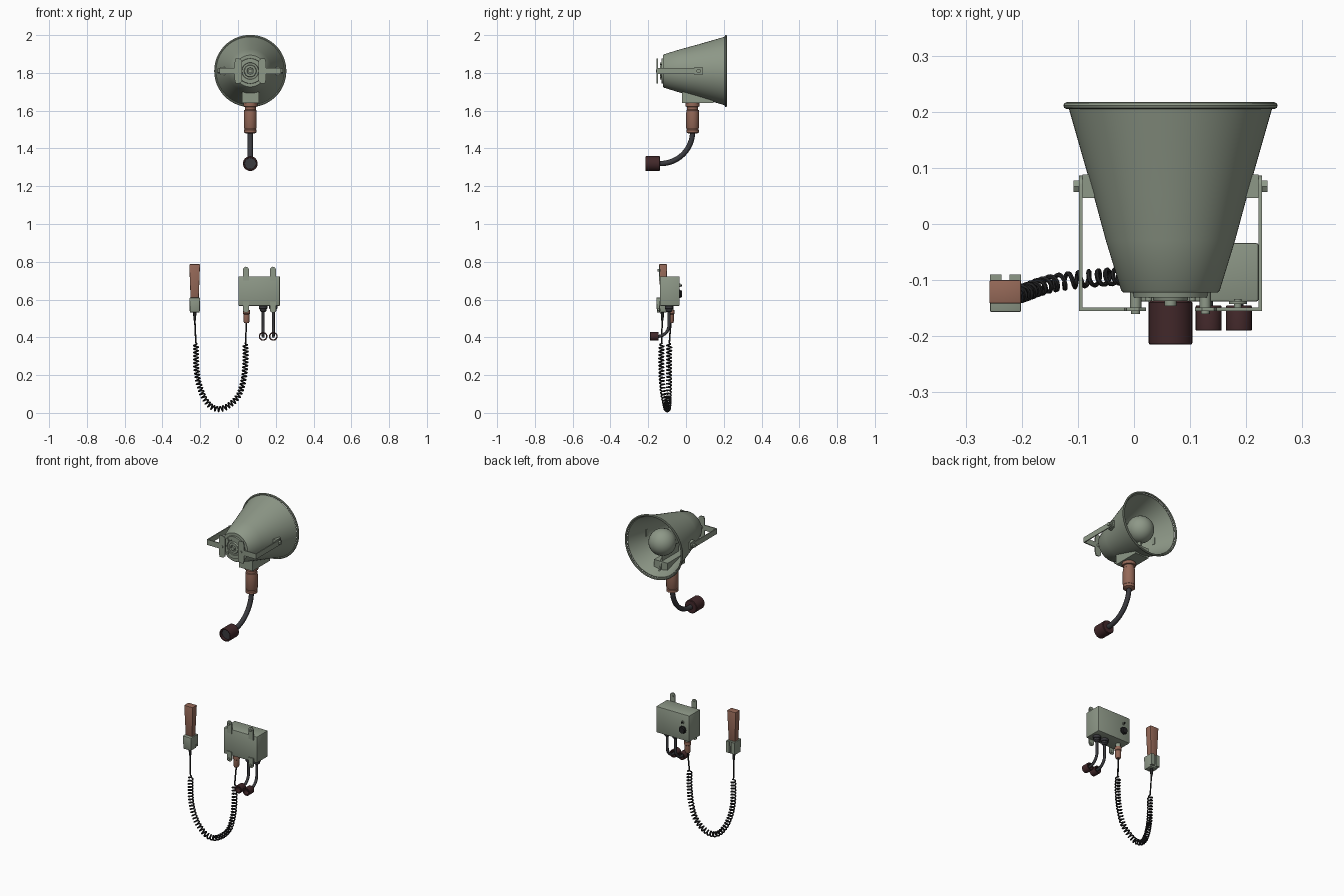
import bpy, bmesh, math
from mathutils import Vector, Matrix

if "Cube" in bpy.data.objects:
    bpy.data.objects.remove(bpy.data.objects["Cube"])


def mat(name, rgb):
    m = bpy.data.materials.new(name)
    m.diffuse_color = (*rgb, 1)
    m.use_nodes = True
    m.node_tree.nodes["Principled BSDF"].inputs["Base Color"].default_value = m.diffuse_color
    return m


SAGE = mat("sage_green", (0.27, 0.315, 0.245))
BROWN = mat("copper_brown", (0.30, 0.14, 0.097))
MAROON = mat("dark_maroon", (0.054, 0.021, 0.023))
GREY = mat("cable_grey", (0.042, 0.042, 0.048))
BLACK = mat("cord_black", (0.016, 0.016, 0.017))
HX, HZ = 0.065, 1.81          # horn axis
AXES = {'x': Matrix.Rotation(math.pi / 2, 3, 'Y'),
        'y': Matrix.Rotation(-math.pi / 2, 3, 'X'), 'z': Matrix.Identity(3)}


def finish(name, bm, m, smooth=True):
    bmesh.ops.recalc_face_normals(bm, faces=bm.faces)
    me = bpy.data.meshes.new(name)
    bm.to_mesh(me)
    bm.free()
    ob = bpy.data.objects.new(name, me)
    bpy.context.collection.objects.link(ob)
    me.materials.append(m)
    if smooth:
        bpy.ops.object.select_all(action='DESELECT')
        ob.select_set(True)
        bpy.context.view_layer.objects.active = ob
        bpy.ops.object.shade_smooth_by_angle(angle=math.radians(32))
    return ob


def lathe(name, profile, origin, axis, m, n=32, closed=False):
    """Spin (radius, distance) points round an axis through origin."""
    bm, rings = bmesh.new(), []
    for r, h in profile:
        pts = [(0, 0, h)] if r == 0 else [
            (r * math.cos(2 * math.pi * i / n), r * math.sin(2 * math.pi * i / n), h) for i in range(n)]
        rings.append([bm.verts.new(AXES[axis] @ Vector(p) + Vector(origin)) for p in pts])
    for a, b in zip(rings, rings[1:] + rings[:1] if closed else rings[1:]):
        for i in range(n):
            j = (i + 1) % n
            vs = [a[i % len(a)], a[j % len(a)], b[j % len(b)], b[i % len(b)]]
            vs = list(dict.fromkeys(vs))
            if len(vs) > 2:
                bm.faces.new(vs)
    return finish(name, bm, m)


def cyl(name, r, lo, hi, origin, axis, m, n=24):
    return lathe(name, [(0, lo), (r, lo), (r, hi), (0, hi)], origin, axis, m, n)


def box(name, lo, hi, m, bevel=0.0, taper=1.0):
    """Box between two corners; taper scales the bottom."""
    bm = bmesh.new()
    bmesh.ops.create_cube(bm, size=1)
    c, s = (Vector(lo) + Vector(hi)) / 2, Vector(hi) - Vector(lo)
    for v in bm.verts:
        k = taper if v.co.z < 0 else 1
        v.co = Vector((v.co.x * s.x * k, v.co.y * s.y * k, v.co.z * s.z)) + c
    if bevel:
        bmesh.ops.bevel(bm, geom=bm.edges[:], offset=bevel, segments=2, affect='EDGES', profile=0.5)
    return finish(name, bm, m)


def plate(name, outline, place, offset, m):
    """Extrude a 2D outline; place maps (u, v) to 3D, offset is the thickness."""
    bm = bmesh.new()
    f = bm.faces.new([bm.verts.new(place(u, v)) for u, v in outline])
    g = bmesh.ops.extrude_face_region(bm, geom=[f])
    bmesh.ops.translate(bm, verts=[v for v in g['geom'] if isinstance(v, bmesh.types.BMVert)], vec=offset)
    return finish(name, bm, m)


def smooth_path(pts, steps):
    """Catmull-Rom samples through the points."""
    p = [Vector(q) for q in pts]
    p = [2 * p[0] - p[1]] + p + [2 * p[-1] - p[-2]]
    out = []
    for a, b, c, d in zip(p, p[1:], p[2:], p[3:]):
        for i in range(steps):
            t = i / steps
            out.append(0.5 * (2 * b + (c - a) * t + (2 * a - 5 * b + 4 * c - d) * t * t
                              + (3 * b - a - 3 * c + d) * t ** 3))
    return out + [p[-2]]


def tube(name, pts, r, m, res=2):
    cu = bpy.data.curves.new(name, 'CURVE')
    cu.dimensions, cu.bevel_depth, cu.bevel_resolution, cu.use_fill_caps = '3D', r, res, True
    sp = cu.splines.new('POLY')
    sp.points.add(len(pts) - 1)
    for q, p in zip(sp.points, pts):
        q.co = (*p, 1)
    cu.materials.append(m)
    ob = bpy.data.objects.new(name, cu)
    bpy.context.collection.objects.link(ob)
    bpy.ops.object.select_all(action='DESELECT')
    ob.select_set(True)
    bpy.context.view_layer.objects.active = ob
    bpy.ops.object.convert(target='MESH')
    bpy.ops.object.shade_smooth_by_angle(angle=math.radians(50))


# Horn shell, rim, inner dome and its support
H = (HX, 0, HZ)
lathe("horn_shell", [(0, -.122), (.084, -.122), (.088, -.118), (.115, -.03), (.138, .055), (.161, .135),
      (.181, .205), (.176, .205), (.155, .135), (.132, .055), (.109, -.03), (.082, -.112), (0, -.112)], H, 'y', SAGE, 64)
lathe("horn_rim", [(.185 + .006 * math.cos(a * math.pi / 4), .211 + .006 * math.sin(a * math.pi / 4))
      for a in range(8)], H, 'y', SAGE, 64, True)
lathe("horn_dome", [(0, -.112), (.05, -.112), (.05, .06)] + [
      (.076 * math.sin(a * math.pi / 14), .13 - .076 * math.cos(a * math.pi / 14)) for a in range(4, 14)]
      + [(0, .206)], H, 'y', SAGE, 40)
plate("dome_fin", [(-.02, 1.70), (.16, 1.648), (.13, 1.74), (-.02, 1.77)],
      lambda u, v: (HX - .004, u, v), (.008, 0, 0), SAGE)

# Horn back cap with raised ring, stud and screws
lathe("back_cap", [(.068, -.12), (.066, -.131), (.045, -.131), (.043, -.127), (.033, -.127), (.03, -.137),
      (.018, -.137), (.016, -.132), (.011, -.132), (.011, -.146), (0, -.146)], H, 'y', SAGE)
for i in range(4):
    a = math.pi / 4 + i * math.pi / 2
    cyl(f"cap_screw_{i}", .006, -.137, -.128, (HX + .055 * math.cos(a), 0, HZ + .055 * math.sin(a)), 'y', SAGE, 12)

# Mounting bracket, both sides
arm = [(-.155, 1.794), (.07, 1.794)] + [(.07 + .016 * math.cos(a * math.pi / 6), 1.81 + .016 * math.sin(a * math.pi / 6))
      for a in range(-2, 3)] + [(.07, 1.826), (-.155, 1.826)]
pad = [(.044, -.055), (.056, -.065), (.078, -.065), (.083, -.045), (.083, -.016), (.16, -.016)]
pad += [(u, -v) for u, v in reversed(pad)]
for s, side in ((-1, "left"), (1, "right")):
    plate(f"bracket_arm_{side}", arm, lambda u, v: (HX + s * .157, u, v), (s * .006, 0, 0), SAGE)
    plate(f"bracket_foot_{side}", pad, lambda u, v: (HX + s * u, -.155, HZ + v), (0, .006, 0), SAGE)
    cyl(f"bracket_bolt_{side}", .012, .16, .173, (HX, .067, HZ) if s > 0 else (HX - .333, .067, HZ), 'x', SAGE, 6)
    xs = sorted((HX + s * .135, HX + s * .157))
    box(f"bracket_spacer_{side}", (xs[0], .046, 1.79), (xs[1], .088, 1.83), SAGE)
    cyl(f"foot_bolt_{side}", .008, -.16, -.145, (HX + s * .062, 0, HZ), 'y', SAGE, 12)
    cyl(f"foot_standoff_{side}", .01, -.15, -.12, (HX + s * .062, 0, HZ), 'y', SAGE, 12)

# Cable entry below the horn
box("entry_block", (.02, -.02, 1.64), (.11, .145, 1.70), SAGE)
lathe("horn_gland", [(0, 1.645), (.037, 1.645), (.037, 1.622), (.029, 1.62), (.029, 1.605), (.033, 1.602),
      (.034, 1.585), (.034, 1.51), (.03, 1.502), (.033, 1.498), (.033, 1.484), (.02, 1.478), (0, 1.478)],
      (HX, .035, 0), 'z', BROWN)
arc = [(HX, -.135 + .17 * math.cos(a * math.pi / 32), 1.49 - .17 * math.sin(a * math.pi / 32)) for a in range(17)]
tube("horn_cable", arc + [(HX, -.17, 1.32)], .014, GREY)
lathe("horn_plug", [(0, -.137), (.036, -.137), (.039, -.14), (.039, -.212), (.037, -.215), (.031, -.215),
      (.031, -.19), (0, -.19)], (HX, 0, 1.32), 'y', MAROON)
cyl("plug_insert", .03, -.2, -.188, (HX, 0, 1.32), 'y', GREY)

# Control box with wall lugs
box("control_box", (.002, -.138, .567), (.222, -.034, .723), SAGE, .004)
for x in (.042, .185):
    for name, z0, d in (("upper", .70, 1), ("lower", .59, -1)):
        tab = [(-.016, 0), (.016, 0), (.016, .058)] + [(.016 * math.cos(a * math.pi / 6), .058 + .016 * math.sin(a * math.pi / 6))
               for a in range(1, 6)] + [(-.016, .058)]
        k = 1 if d > 0 else .8
        plate(f"{name}_lug_{x}", tab, lambda u, v: (x + u, -.143, z0 + d * v * k), (0, .006, 0), SAGE)
        cyl(f"{name}_lug_bolt_{x}", .007, -.15, -.134, (x, 0, z0 + d * .055 * k), 'y', SAGE, 12)

# Knob and toggle on the box
lathe("volume_knob", [(0, -.036), (.023, -.036), (.023, -.031), (.019, -.03), (.017, -.021), (0, -.021)],
      (.045, 0, .63), 'y', BLACK, 20)
cyl("toggle_base", .009, -.036, -.029, (.045, 0, .675), 'y', SAGE, 12)
cyl("toggle_tip", .005, -.03, -.022, (.045, 0, .675), 'y', BLACK, 12)

# Glands, short cables and open plugs below the box
cyl("cord_gland_neck", .014, .538, .57, (.045, -.08, 0), 'z', SAGE)
lathe("cord_gland", [(0, .545), (.019, .545), (.019, .525), (.016, .522), (.016, .485), (.012, .476), (0, .476)],
      (.045, -.08, 0), 'z', BROWN, 24)
for i, x in enumerate((.133, .187)):
    lathe(f"box_gland_{i}", [(0, .57), (.022, .57), (.022, .552), (.018, .55), (.017, .54), (.01, .533), (0, .533)],
          (x, -.09, 0), 'z', GREY, 20)
    pts = [(x, -.09, .55), (x, -.09, .48)] + [(x, -.15 + .06 * math.cos(a * math.pi / 20), .465 - .06 * math.sin(a * math.pi / 20))
           for a in range(11)] + [(x, -.17, .405)]
    tube(f"box_cable_{i}", pts, .008, GREY)
    lathe(f"box_plug_{i}", [(.022, -.145), (.023, -.147), (.023, -.189), (.022, -.19), (.016, -.19), (.016, -.145)],
          (x, 0, .405), 'y', MAROON, 24, True)

# Handset
box("handset_grip", (-.258, -.142, .6), (-.201, -.1, .787), BROWN, .003, .75)
box("handset_base", (-.257, -.157, .532), (-.201, -.1, .61), SAGE, .003, .9)
for i, (a, b) in enumerate(((-.257, -.236), (-.222, -.201))):
    box(f"handset_ridge_{i}", (a, -.104, .54), (b, -.09, .608), SAGE)
lathe("handset_strain_relief", [(0, .54), (.01, .54), (.006, .49), (0, .49)], (-.229, -.125, 0), 'z', BLACK, 16)

# Coiled cord: a helix wound round a U-shaped path
cord = smooth_path([(-.229, -.125, .5), (-.223, -.13, .36), (-.219, -.13, .22), (-.195, -.122, .115), (-.155, -.108, .045),
                    (-.108, -.1, .02), (-.055, -.095, .035), (.002, -.092, .09), (.03, -.09, .18), (.04, -.09, .28),
                    (.04, -.088, .37), (.045, -.08, .48)], 60)
coil, length, phase = [], 0.0, 0.0
for i, p in enumerate(cord):
    t = (cord[min(i + 1, len(cord) - 1)] - cord[max(i - 1, 0)]).normalized()
    step = (p - cord[i - 1]).length if i else 0
    phase += step * 2 * math.pi / .0185
    k = max(0, min(1, (i - 54) / 8, (len(cord) - 60 - i) / 8))
    side = Vector((0, 1, 0)) - t * t.y
    side.normalize()
    coil.append(p + .013 * k * (side * math.cos(phase) + t.cross(side) * math.sin(phase)))
tube("coiled_cord", coil, .0042, BLACK, 1)
